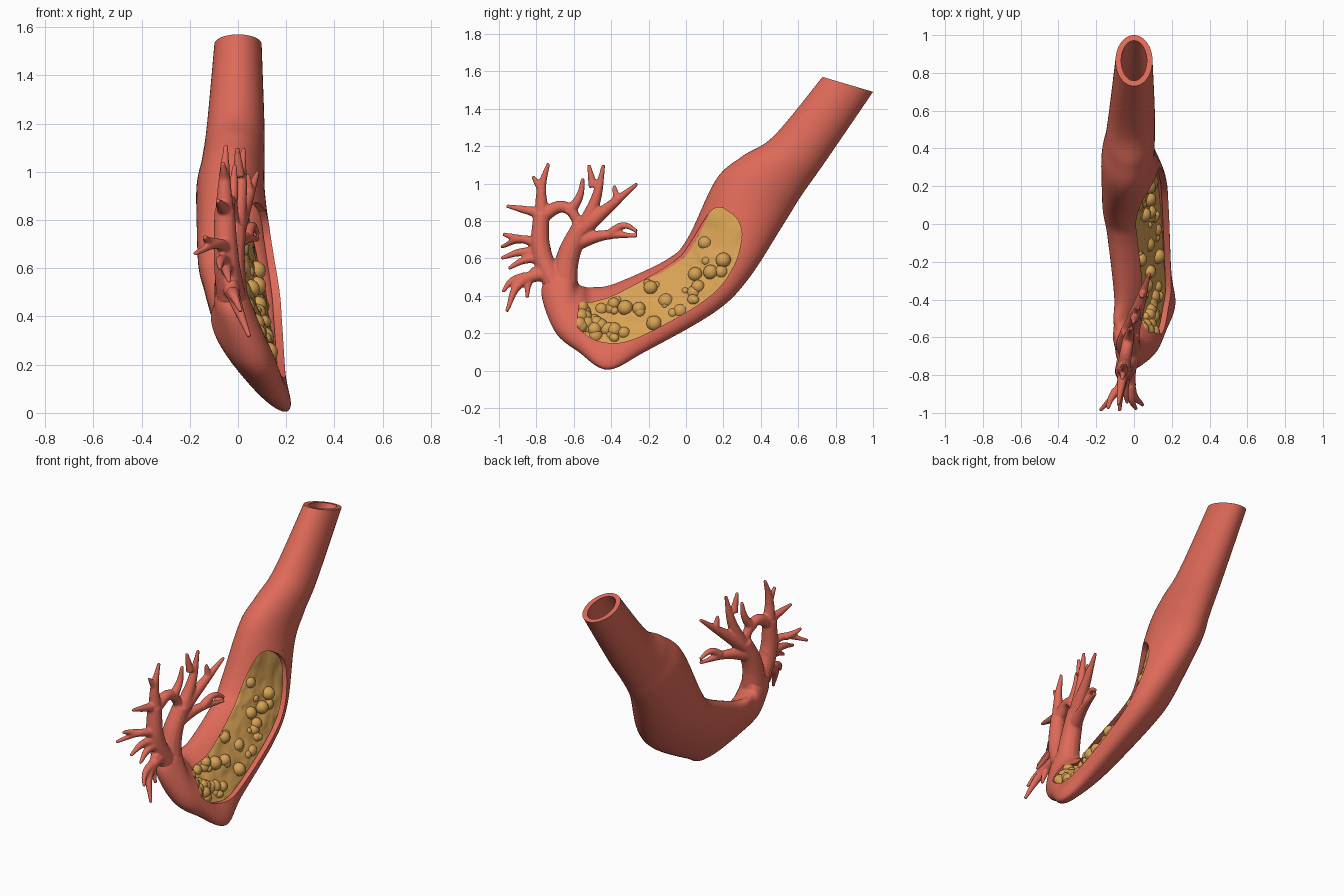
import bpy, bmesh, math, random
from mathutils import Vector, noise

if "Cube" in bpy.data.objects:
    bpy.data.objects.remove(bpy.data.objects["Cube"])

random.seed(4)


def material(name, rgb):
    m = bpy.data.materials.new(name)
    m.diffuse_color = (*rgb, 1)
    m.use_nodes = True
    m.node_tree.nodes["Principled BSDF"].inputs["Base Color"].default_value = m.diffuse_color
    return m


RED = material("vessel red", (0.74, 0.145, 0.10))
GOLD = material("plaque gold", (0.68, 0.36, 0.09))

# Vessel stations: upper edge y,z / lower edge y,z / centre x, half depth, lean
STATIONS = [
    (0.73, 1.57, 1.00, 1.49, 0, 0.098, 0),
    (0.47, 1.255, 0.74, 1.11, -0.01, 0.12, 0),
    (0.30, 1.145, 0.62, 0.94, -0.02, 0.13, 0),
    (0.16, 1.02, 0.52, 0.78, -0.03, 0.143, 0.01),
    (0.01, 0.71, 0.33, 0.485, 0, 0.152, 0.07),
    (-0.10, 0.595, 0.15, 0.31, 0.02, 0.136, 0.09),
    (-0.38, 0.465, -0.22, 0.10, 0.045, 0.11, 0.105),
    (-0.50, 0.445, -0.42, 0.005, 0.055, 0.085, 0.14),
    (-0.55, 0.45, -0.575, 0.10, 0.03, 0.10, 0.095),
    (-0.575, 0.465, -0.695, 0.20, 0.005, 0.10, 0.06),
    (-0.585, 0.51, -0.768, 0.38, -0.02, 0.078, 0.01),
    (-0.595, 0.54, -0.76, 0.48, -0.03, 0.06, 0),
    (-0.63, 0.565, -0.71, 0.55, -0.035, 0.025, 0),
]
# Cutaway window: station, lower limit, upper limit across the vessel
WINDOW = [(4.32, 0.2, 0.5), (4.38, -0.05, 0.68), (4.55, -0.28, 0.8), (5, -0.48, 0.87), (6, -0.56, 0.84),
          (7, -0.57, 0.72), (8, -0.33, 0.65), (9, -0.33, 0.52), (9.2, -0.15, 0.42)]


def spline(rows, t):
    i = min(int(t), len(rows) - 2)
    f = t - i
    p = [rows[max(0, min(len(rows) - 1, i + j))] for j in (-1, 0, 1, 2)]
    return [b + 0.5 * f * (c - a + f * (2*a - 5*b + 4*c - d + f * (3*(b - c) + d - a)))
            for a, b, c, d in zip(*p)]


def steps(a, b, n):
    return [a + (b - a) * i / n for i in range(n + 1)]


def place(s, n, dx, inset=0.0):
    """Point at station s, n across the vessel (-1 lower, 1 upper), dx off the chord."""
    uy, uz, ly, lz, cx, a, k = spline(STATIONS, s - 1)
    h = math.hypot(uy - ly, uz - lz) / 2
    n *= (h - inset) / h
    return Vector((cx - k * n + dx, (uy + ly) / 2 + n * (uy - ly) / 2, (uz + lz) / 2 + n * (uz - lz) / 2))


def depth(s):
    return spline(STATIONS, s - 1)[5]


def ring(s, inset=0.0, count=56):
    a = depth(s) - inset
    return [place(s, math.cos(t), a * math.sin(t), inset)
            for t in (math.tau * i / count for i in range(count))]


def add(name, bm, mat):
    me = bpy.data.meshes.new(name)
    bm.to_mesh(me)
    bm.free()
    me.materials.append(mat)
    ob = bpy.data.objects.new(name, me)
    bpy.context.collection.objects.link(ob)
    return ob


def loft(name, rings, mat):
    bm = bmesh.new()
    vs = [[bm.verts.new(p) for p in r] for r in rings]
    m = len(vs[0])
    for r, q in zip(vs, vs[1:]):
        for i in range(m):
            bm.faces.new((r[i], r[(i + 1) % m], q[(i + 1) % m], q[i]))
    bm.faces.new(vs[0])
    bm.faces.new(vs[-1])
    bmesh.ops.recalc_face_normals(bm, faces=bm.faces)
    return add(name, bm, mat)


def bake(ob):
    bpy.context.view_layer.update()
    dg = bpy.context.evaluated_depsgraph_get()
    return bpy.data.meshes.new_from_object(ob.evaluated_get(dg))


def smooth(me, angle=40):
    me.polygons.foreach_set("use_smooth", [True] * len(me.polygons))
    me.set_sharp_from_angle(angle=math.radians(angle))


# Hollow vessel: outer skin, over the open rim, then back down the bore
WALL = 0.03
FACE = 0.36  # plaque face height as a share of half depth
outer = [ring(s) for s in steps(13, 1, 120)]
inner = [ring(s, WALL) for s in steps(1, 10.2, 92)]
vessel = loft("vessel", outer + inner, RED)

# Cutter for the side window
rings = []
for t in steps(0, len(WINDOW) - 1, 72):
    s, lo, hi = spline(WINDOW, t)
    b = FACE * depth(s)
    rings.append([place(s, lo, b), place(s, hi, b), place(s, hi, 0.5), place(s, lo, 0.5)])
cutter = loft("window_cutter", rings, RED)
cutter.hide_render = True
mod = vessel.modifiers.new("window", 'BOOLEAN')
mod.operation, mod.solver, mod.object = 'DIFFERENCE', 'EXACT', cutter
vessel.data = bake(vessel)
vessel.modifiers.clear()
bpy.data.objects.remove(cutter)
smooth(vessel.data)

# Plaque filling the bore, with a lumpy face behind the window
rings = []
for s in steps(4.1, 9.9, 90):
    a = depth(s)
    r = []
    for i in range(72):
        t = math.tau * i / 72
        p = place(s, math.cos(t), 0, 0.026)
        lump = 0.010 * noise.noise(p * 14) + 0.006 * noise.noise(p * 34)
        p.x += min((a - 0.026) * math.sin(t), (FACE + 0.1 * math.sin(t) ** 2) * a + lump)
        r.append(p)
    rings.append(r)
plaque = loft("plaque", rings, GOLD)
smooth(plaque.data, 60)

# Round plaque lumps, denser toward the low end
bm = bmesh.new()
for i in range(64):
    s, lo, hi = spline(WINDOW, 2.6 + 4.7 * random.random() ** 0.65)
    n = lo + 0.1 + (hi - lo - 0.22) * random.random() ** 1.3
    rad = random.uniform(0.018, 0.042)
    c = place(s, n, FACE * depth(s) + rad * random.uniform(-0.3, 0.4))
    new = bmesh.ops.create_icosphere(bm, subdivisions=3, radius=rad)["verts"]
    bmesh.ops.translate(bm, verts=new, vec=c)
lumps = add("plaque_lumps", bm, GOLD)
smooth(lumps.data, 60)

# Branches in side view: start y,z, end y,z, bow (limbs also give a radius)
LIMBS = [(-.655, .42, -.56, .77, .07, .075), (-.69, .44, -.775, .84, .10, .064), (-.78, .82, -.56, .76, .38, .038)]
TWIGS = [
    (-.77, .84, -.96, .88, 0), (-.77, .84, -.735, 1.11, .07), (-.765, .95, -.82, 1.04, 0),
    (-.63, .84, -.55, 1.03, -.1), (-.55, .75, -.44, 1.1, -.04), (-.495, .98, -.52, 1.1, 0),
    (-.56, .75, -.26, 1, 0), (-.37, .92, -.385, .99, 0), (-.6, .68, -.26, .72, .07),
    (-.4, .735, -.26, .745, .25), (-.74, .63, -.99, .66, -.22), (-.88, .7, -.98, .73, 0),
    (-.76, .62, -.99, .6, -.1), (-.76, .6, -.95, .545, -.1), (-.72, .53, -.96, .315, -.2),
    (-.8, .54, -.85, .39, -.1), (-.86, .5, -.98, .42, -.15),
]


def branch_point(y, z):
    """Branches fan out sideways with their distance from the trunk."""
    fan = (0.33 if y > -0.6 else 0.15) * (y + 0.6)
    low = max(0, 0.68 - z) * max(0, -0.6 - y)
    side = 0.8 * max(0, -0.85 - y) * math.exp(-((z - 0.68) / 0.06) ** 2)
    return (-0.03 + fan + low - side, y, z)


cu = bpy.data.curves.new("branches", 'CURVE')
cu.dimensions = '3D'
cu.bevel_depth, cu.bevel_resolution, cu.use_fill_caps = 1.0, 4, True
for y0, z0, y1, z1, bow, *width in LIMBS + TWIGS:
    dy, dz = y1 - y0, z1 - z0
    r0 = width[0] if width else 0.016 + 0.085 * math.hypot(dy, dz)
    r1 = 0.68 * r0 if width else 0.010
    mid = ((y0 + y1) / 2 - bow * dz, (z0 + z1) / 2 + bow * dy)
    sp = cu.splines.new('BEZIER')
    sp.bezier_points.add(2)
    for bp, p, r in zip(sp.bezier_points, ((y0, z0), mid, (y1, z1)), (r0, (r0 + r1) / 2, r1)):
        bp.co = branch_point(*p)
        bp.radius = r
        bp.handle_left_type = bp.handle_right_type = 'AUTO'
tmp = bpy.data.objects.new("branch_curves", cu)
bpy.context.collection.objects.link(tmp)
branches = bpy.data.objects.new("branches", bake(tmp))
bpy.context.collection.objects.link(branches)
bpy.data.objects.remove(tmp)
# Fuse the branches into one soft skin
mod = branches.modifiers.new("fuse", 'REMESH')
mod.mode, mod.voxel_size = 'VOXEL', 0.006
mod = branches.modifiers.new("soften", 'SMOOTH')
mod.factor, mod.iterations = 0.5, 8
branches.data = bake(branches)
branches.modifiers.clear()
branches.data.materials.clear()
branches.data.materials.append(RED)
smooth(branches.data, 80)
